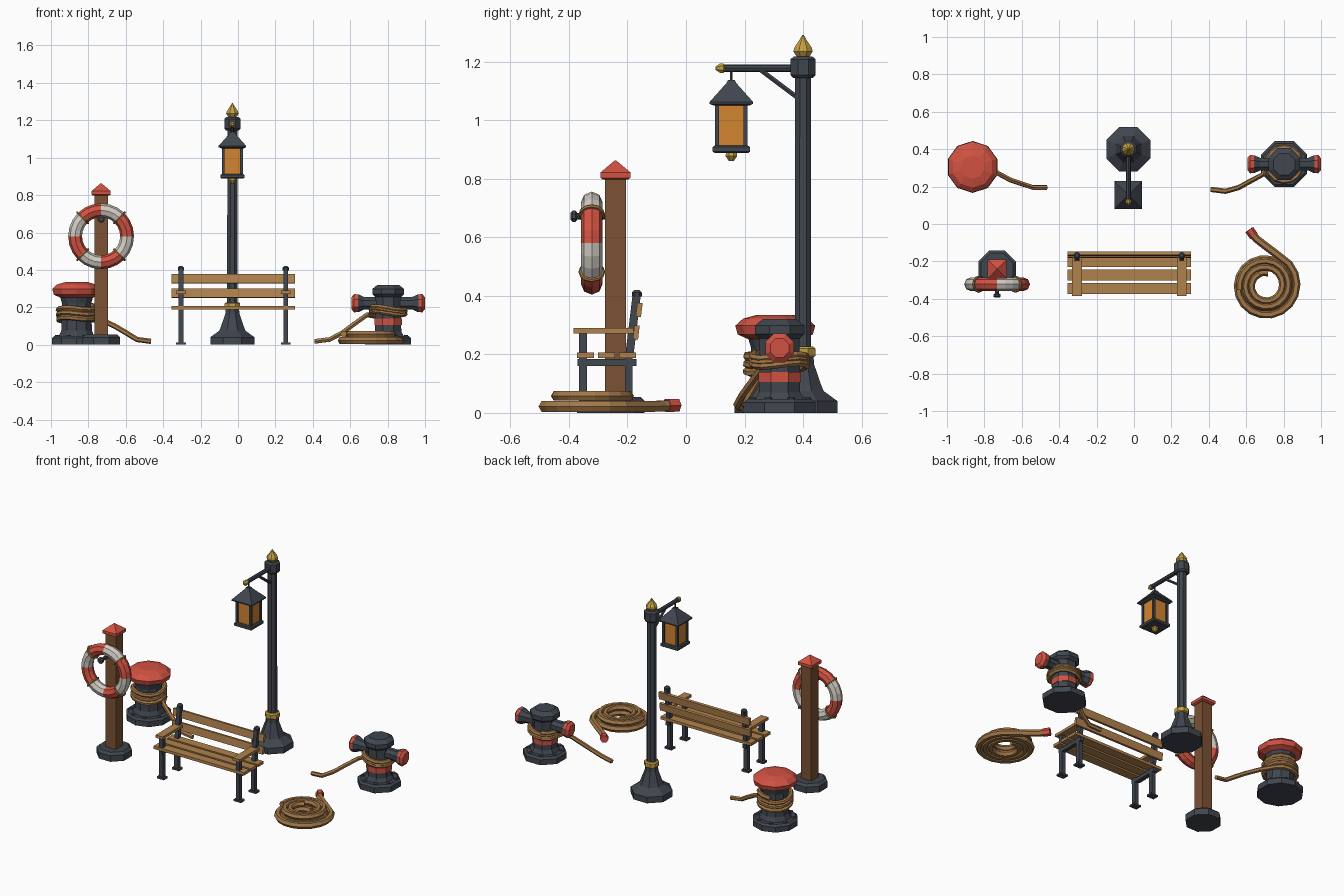
import bpy, bmesh, math
from mathutils import Vector, Matrix

if "Cube" in bpy.data.objects:
    bpy.data.objects.remove(bpy.data.objects["Cube"])

def material(name, c):
    m = bpy.data.materials.new(name)
    m.diffuse_color = (*c, 1)
    m.use_nodes = True
    m.node_tree.nodes["Principled BSDF"].inputs["Base Color"].default_value = m.diffuse_color
    return m

IRON = material("dark iron", (0.052, 0.062, 0.078))
RED = material("red paint", (0.64, 0.085, 0.055))
WHITE = material("off white", (0.64, 0.61, 0.55))
ROPE = material("rope tan", (0.37, 0.19, 0.065))
WOOD = material("bench wood", (0.44, 0.225, 0.075))
POST = material("dark wood", (0.2, 0.085, 0.033))
GOLD = material("brass", (0.56, 0.36, 0.06))
GLASS = material("amber glass", (0.65, 0.235, 0.03))

def finish(name, bm, mats):
    bmesh.ops.recalc_face_normals(bm, faces=bm.faces[:])
    me = bpy.data.meshes.new(name)
    bm.to_mesh(me)
    bm.free()
    for m in mats:
        me.materials.append(m)
    ob = bpy.data.objects.new(name, me)
    bpy.context.collection.objects.link(ob)
    return ob

def lathe(name, profile, loc, mat, n=8, axis=(0, 0, 1)):
    """Flat-sided turned part; radii are measured to the flats."""
    bm = bmesh.new()
    rot = Vector(axis).to_track_quat('Z', 'Y').to_matrix()
    k = 1 / math.cos(math.pi / n)
    rings = []
    for r, z in profile:
        rings.append([bm.verts.new(Vector(loc) + rot @ Vector((
            r * k * math.cos((i + .5) * 2 * math.pi / n),
            r * k * math.sin((i + .5) * 2 * math.pi / n), z))) for i in range(n)])
    for a, b in zip(rings, rings[1:]):
        for i in range(n):
            bm.faces.new((a[i], a[(i + 1) % n], b[(i + 1) % n], b[i]))
    bm.faces.new(rings[0])
    bm.faces.new(rings[-1])
    return finish(name, bm, [mat])

def box(name, loc, size, mat, tilt=0):
    bm = bmesh.new()
    M = Matrix.Translation(loc) @ Matrix.Rotation(tilt, 4, 'X') @ Matrix.Diagonal((*size, 1))
    bmesh.ops.create_cube(bm, size=1, matrix=M)
    return finish(name, bm, [mat])

def tube(name, pts, r, mat, res=1):
    cu = bpy.data.curves.new(name, 'CURVE')
    cu.dimensions = '3D'
    cu.bevel_depth = r
    cu.bevel_resolution = res
    cu.use_fill_caps = True
    sp = cu.splines.new('POLY')
    sp.points.add(len(pts) - 1)
    for p, c in zip(sp.points, pts):
        p.co = (*c, 1)
    sp.use_smooth = False
    tmp = bpy.data.objects.new(name + "_path", cu)
    bpy.context.collection.objects.link(tmp)
    bpy.context.view_layer.update()
    dg = bpy.context.evaluated_depsgraph_get()
    me = bpy.data.meshes.new_from_object(tmp.evaluated_get(dg))
    bpy.data.objects.remove(tmp)
    me.materials.clear()
    me.materials.append(mat)
    for p in me.polygons:
        p.use_smooth = False
        p.material_index = 0
    ob = bpy.data.objects.new(name, me)
    bpy.context.collection.objects.link(ob)
    return ob

def ring(name, loc, axis, R, r, mat, n=12):
    rot = Vector(axis).to_track_quat('Z', 'Y').to_euler()
    bpy.ops.mesh.primitive_torus_add(major_radius=R, minor_radius=r, major_segments=n,
                                     minor_segments=6, location=loc, rotation=rot)
    ob = bpy.context.object
    ob.name = name
    ob.data.materials.append(mat)
    return ob

# --- Lamp post
X, Y = -.03, .4
lathe("lamp_base", [(.118, 0), (.118, .04), (.07, .075), (.062, .095), (.038, .165), (.036, .19)], (X, Y, 0), IRON)
lathe("lamp_ring", [(.036, .19), (.042, .195), (.042, .22), (.034, .227)], (X, Y, 0), GOLD)
lathe("lamp_pole", [(.028, .18), (.027, 1.16)], (X, Y, 0), IRON)
lathe("lamp_collar", [(.034, 1.145), (.043, 1.155), (.043, 1.208), (.032, 1.218)], (X, Y, 0), IRON)
lathe("lamp_finial", [(.02, 1.215), (.033, 1.235), (.03, 1.248), (.012, 1.275), (.002, 1.292)], (X, Y, 0), GOLD)
tube("lamp_arm", [(X, .38, 1.178), (X, .12, 1.178)], .013, IRON, 2)
lathe("arm_knob", [(.006, -.016), (.016, -.006), (.016, .006), (.005, .022)], (X, .122, 1.178), GOLD, 8, (0, -1, 0))
tube("arm_brace", [(X, .255, 1.172), (X, .38, 1.078)], .009, IRON)
# --- Lantern
LY = .155
tube("lantern_hook", [(X, LY, 1.175), (X, LY, 1.125)], .005, IRON)
lathe("lantern_roof", [(.06, 1.05), (.074, 1.056), (.074, 1.063), (.016, 1.128), (.012, 1.137)], (X, LY, 0), IRON, 4)
box("lantern_glass", (X, LY, .98), (.095, .095, .15), GLASS)
for sx in (-1, 1):
    for sy in (-1, 1):
        box("lantern_corner", (X + sx * .049, LY + sy * .049, .98), (.014, .014, .155), IRON)
lathe("lantern_floor", [(.057, .888), (.064, .893), (.064, .908), (.057, .913)], (X, LY, 0), IRON, 4)
lathe("lantern_drop", [(.008, .86), (.02, .878), (.018, .89)], (X, LY, 0), GOLD)

# --- Lifebuoy post
X, Y = -.732, -.241
lathe("post_base", [(.1, 0), (.1, .04), (.085, .055)], (X, Y, 0), IRON)
box("post", (X, Y, .43), (.073, .073, .78), POST)
lathe("post_cap", [(.043, .798), (.051, .803), (.051, .822), (.002, .863)], (X, Y, 0), RED, 4)
tube("peg", [(X, -.27, .672), (X, -.38, .672)], .011, IRON, 2)
lathe("peg_head", [(.013, 0), (.019, .005), (.019, .016), (.012, .022)], (X, -.372, .672), IRON, 8, (0, -1, 0))
bpy.ops.mesh.primitive_torus_add(major_radius=.139, minor_radius=.037, major_segments=24, minor_segments=8,
                                 location=(X, -.322, .58), rotation=(math.pi / 2, 0, 0))
buoy = bpy.context.object
buoy.name = "lifebuoy"
buoy.data.materials.append(RED)
buoy.data.materials.append(WHITE)
for p in buoy.data.polygons:   # alternate colour every 45 degrees
    a = math.atan2(p.center.y, p.center.x) % (2 * math.pi)
    p.material_index = int(a / (math.pi / 4)) % 2
for i in range(4):
    a = math.pi / 4 + i * math.pi / 2
    ring("buoy_band", (X + .139 * math.cos(a), -.322, .58 + .139 * math.sin(a)),
         (-math.sin(a), 0, math.cos(a)), .039, .007, ROPE)

# --- Mooring rope wrapped on a bollard, ending in a tail
def wrap(name, cx, cy, R, z0, z1, end, turns, direction, tail):
    n = int(turns * 14)
    pts = []
    for i in range(n + 1):
        t = i / n
        a = end - direction * (1 - t) * turns * 2 * math.pi
        pts.append((cx + R * math.cos(a), cy + R * math.sin(a), z0 + (z1 - z0) * t + .008 * math.sin(2 * a)))
    tube(name, pts + tail, .014, ROPE)

def bolts(cx, cy, r, z):
    for i in range(8):
        a = (i + .5) * math.pi / 4
        lathe("base_bolt", [(.011, 0), (.011, .012)], (cx + r * math.cos(a), cy + r * math.sin(a), z), IRON, 6)

# --- Mushroom bollard (left)
X, Y = -.863, .305
lathe("left_bollard_base", [(.132, 0), (.132, .035), (.12, .047)], (X, Y, 0), IRON, 10)
lathe("left_bollard_body", [(.095, .045), (.082, .075), (.078, .22), (.09, .262)], (X, Y, 0), IRON, 10)
lathe("left_bollard_cap", [(.09, .253), (.122, .268), (.13, .298), (.105, .322), (.06, .335)], (X, Y, 0), RED, 10)
bolts(X, Y, .112, .04)
wrap("left_rope", X, Y, .098, .208, .125, math.radians(35), 3.2, -1,
     [(-.735, .275, .135), (-.66, .235, .1), (-.6, .215, .065), (-.54, .195, .028), (-.465, .195, .018)])

# --- Cross bollard (right)
X, Y = .803, .32
lathe("right_bollard_base", [(.123, 0), (.123, .035), (.11, .047)], (X, Y, 0), IRON)
lathe("right_bollard_body", [(.085, .045), (.07, .07), (.068, .27)], (X, Y, 0), IRON)
lathe("right_bollard_band", [(.073, .105), (.073, .14)], (X, Y, 0), RED)
lathe("right_bollard_head", [(.07, .255), (.085, .27), (.085, .298), (.058, .32)], (X, Y, 0), IRON)
bolts(X, Y, .102, .04)
for s in (-1, 1):
    lathe("cross_bar", [(.034, 0), (.034, .13), (.046, .155), (.046, .166)], (X, Y, .222), IRON, 8, (s, 0, 0))
    lathe("cross_bar_cap", [(.047, .162), (.049, .182), (.032, .197)], (X, Y, .222), RED, 8, (s, 0, 0))
wrap("right_rope", X, Y, .092, .2, .162, math.radians(145), 3.1, 1,
     [(.69, .265, .16), (.62, .228, .11), (.56, .195, .065), (.49, .175, .028), (.41, .185, .018)])

# --- Coiled rope on the ground
X, Y = .703, -.328
def spiral(r0, r1, turns, end, z):
    n = int(turns * 18)
    out = []
    for i in range(n + 1):
        t = i / n
        a = end - (1 - t) * turns * 2 * math.pi
        r = r0 + (r1 - r0) * t
        out.append((X + r * math.cos(a), Y + r * math.sin(a), z))
    return out
tube("coil_lower", spiral(.07, .17, 2.9, math.radians(42), .022)
     + [(.76, -.16, .022), (.7, -.115, .022), (.655, -.08, .024), (.63, -.05, .026)], .021, ROPE)
tube("coil_upper", spiral(.07, .14, 2.2, math.radians(190), .058), .019, ROPE)
tube("coil_tip", [(.642, -.066, .025), (.616, -.03, .026)], .025, RED)

# --- Bench
X = -.025
for i, y in enumerate((-.344, -.272, -.2)):
    box("seat_slat", (X, y, .197), (.66, .058, .018), WOOD)
lean = -.12
for z, y in ((.352, -.160), (.275, -.170)):
    box("back_slat", (X, y, z), (.66, .018, .048), WOOD, lean)
for s in (-1, 1):
    x = X + s * .28
    box("front_leg", (x, -.352, .137), (.026, .026, .274), IRON)
    box("back_leg", (x, -.196, .1), (.026, .026, .2), IRON)
    box("back_post", (x, -.181, .3), (.026, .028, .22), IRON, lean)
    lathe("back_post_tip", [(.017, .398), (.017, .412), (.009, .42)], (x, -.168, 0), IRON)
    for y in (-.352, -.196):
        box("foot", (x, y, .006), (.052, .04, .012), IRON)
    box("seat_rail", (x, -.27, .172), (.024, .2, .024), IRON)
    box("armrest", (x, -.282, .281), (.052, .205, .018), WOOD)
